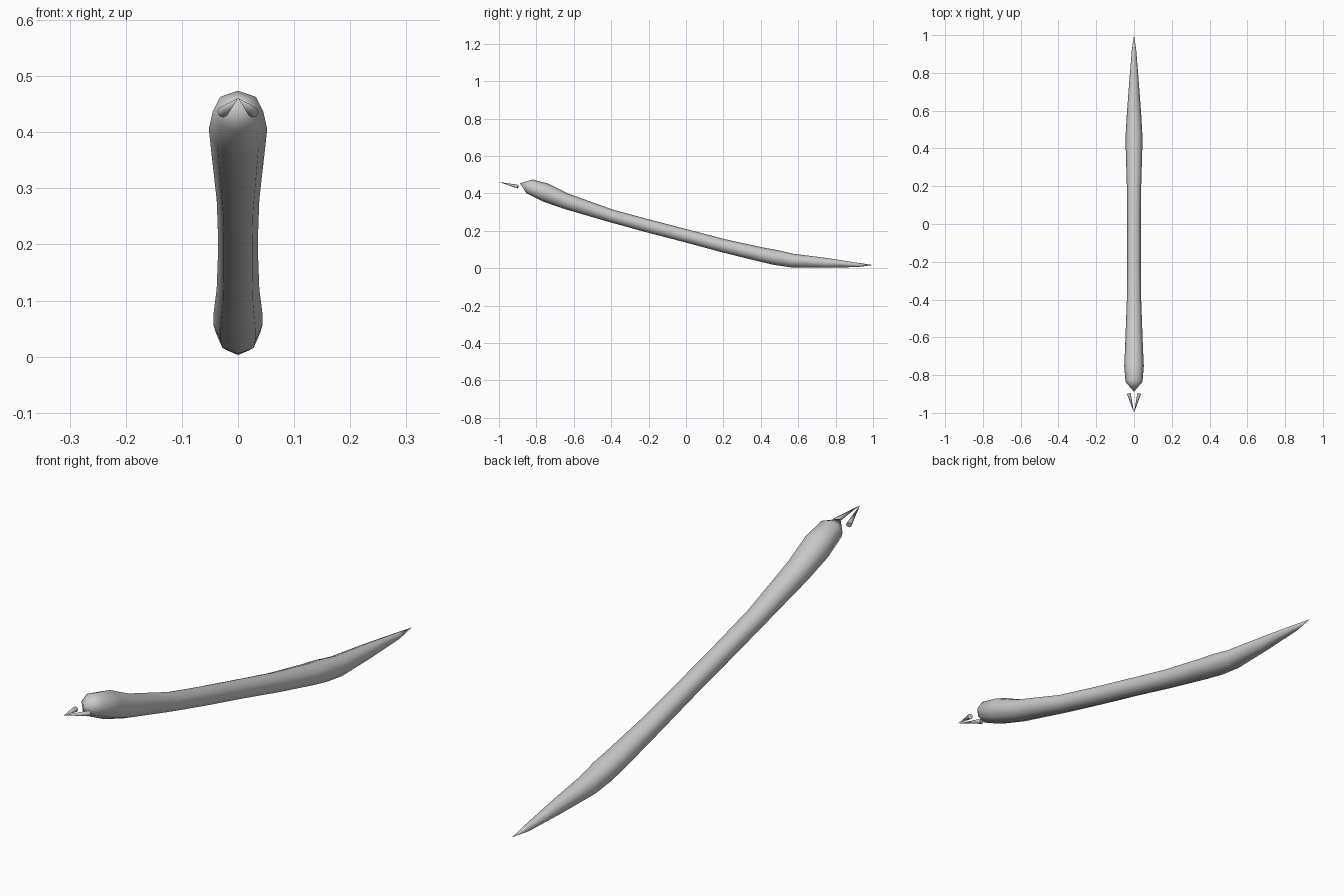
import bpy, bmesh, math
from mathutils import Vector

if "Cube" in bpy.data.objects:
    bpy.data.objects.remove(bpy.data.objects["Cube"])

# Body rings: top (y, z), bottom (y, z), half width
RINGS = [
    (-0.820, 0.474, -0.852, 0.400, 0.045),
    (-0.738, 0.453, -0.768, 0.358, 0.052),
    (-0.630, 0.399, -0.660, 0.320, 0.047),
    (-0.390, 0.313, -0.410, 0.247, 0.038),
    (-0.190, 0.259, -0.210, 0.192, 0.036),
    (0.010, 0.207, -0.010, 0.140, 0.036),
    (0.210, 0.155, 0.190, 0.086, 0.038),
    (0.410, 0.111, 0.388, 0.037, 0.044),
    (0.490, 0.097, 0.470, 0.018, 0.044),
    (0.575, 0.077, 0.560, 0.005, 0.039),
    (0.750, 0.055, 0.740, 0.003, 0.026),
    (0.920, 0.029, 0.915, 0.006, 0.012),
]
SIDES = 8


def finish(bm, name, angle):
    bmesh.ops.recalc_face_normals(bm, faces=bm.faces[:])
    mesh = bpy.data.meshes.new(name)
    bm.to_mesh(mesh)
    bm.free()
    obj = bpy.data.objects.new(name, mesh)
    bpy.context.collection.objects.link(obj)
    bpy.ops.object.select_all(action='DESELECT')
    bpy.context.view_layer.objects.active = obj
    obj.select_set(True)
    bpy.ops.object.shade_smooth_by_angle(angle=math.radians(angle))
    return obj


# Snake body, lofted from nose to tail
bm = bmesh.new()
loops = []
for ty, tz, by, bz, w in RINGS:
    top, bottom = Vector((0, ty, tz)), Vector((0, by, bz))
    mid, up = (top + bottom) / 2, (top - bottom) / 2
    angles = [2 * math.pi * i / SIDES for i in range(SIDES)]
    loops.append([bm.verts.new(mid + up * math.cos(a) + Vector((w * math.sin(a), 0, 0)))
                  for a in angles])
nose = bm.verts.new((0, -0.888, 0.455))
tail = bm.verts.new((0, 1.0, 0.017))
for i in range(SIDES):
    j = (i + 1) % SIDES
    for a, b in zip(loops, loops[1:]):
        bm.faces.new((a[i], a[j], b[j], b[i]))
    bm.faces.new((nose, loops[0][j], loops[0][i]))
    bm.faces.new((tail, loops[-1][i], loops[-1][j]))
finish(bm, "snake_body", 60)

# Forked tongue prongs meeting at the front tip
tip = Vector((0, -1.0, 0.461))
for side, label in ((-1, "left"), (1, "right")):
    base = Vector((side * 0.027, -0.898, 0.436))
    axis = tip - base
    bm = bmesh.new()
    bmesh.ops.create_cone(bm, cap_ends=True, segments=8, radius1=0.010,
                          radius2=0, depth=axis.length)
    bmesh.ops.remove_doubles(bm, verts=bm.verts[:], dist=1e-5)
    rot = axis.to_track_quat('Z', 'Y')
    for v in bm.verts:
        v.co = rot @ v.co + (tip + base) / 2
    finish(bm, "tongue_prong_" + label, 50)
